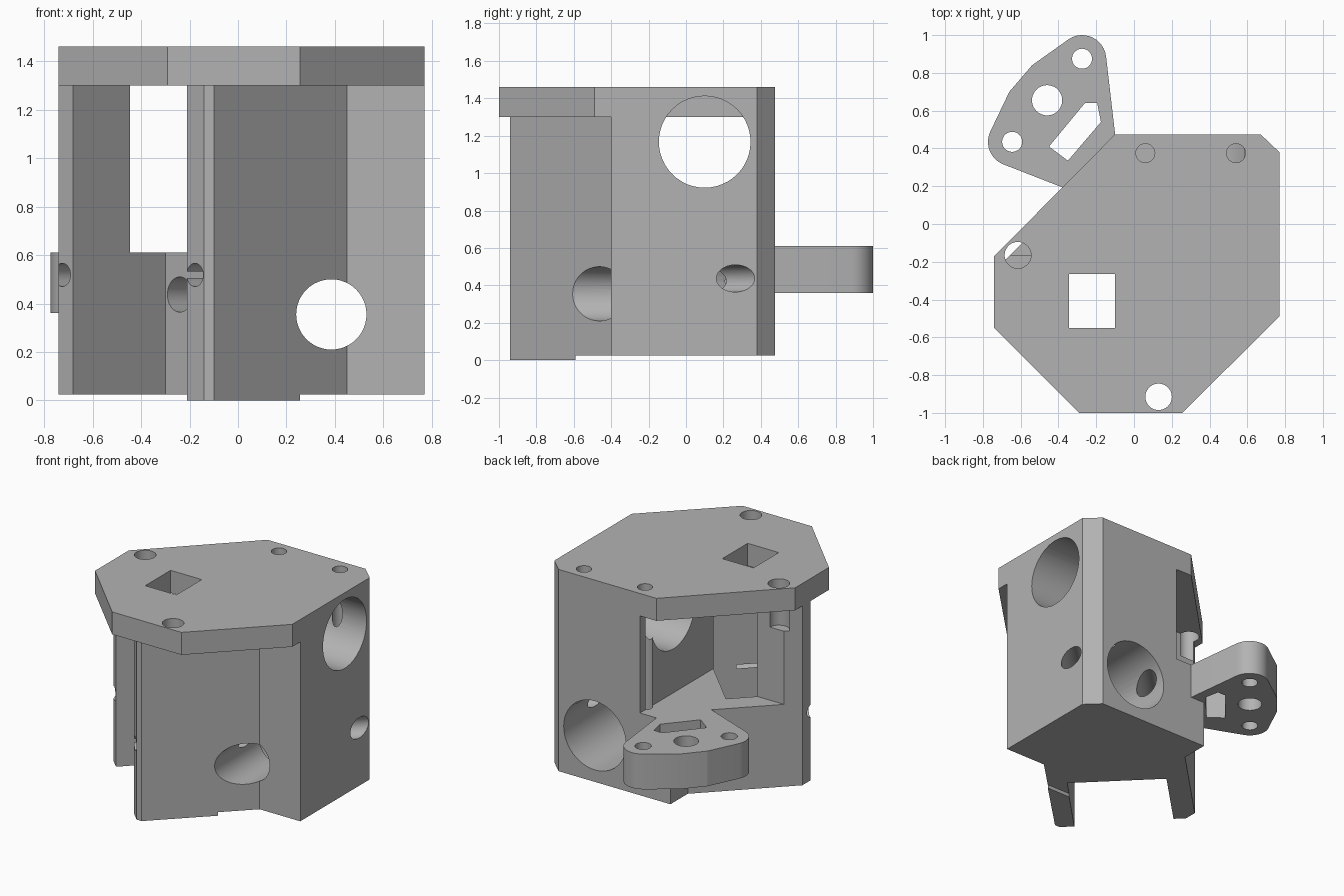
import bpy, bmesh, math
from mathutils import Vector

if "Cube" in bpy.data.objects:
    bpy.data.objects.remove(bpy.data.objects["Cube"])

grey = bpy.data.materials.new("plain_grey")
grey.use_nodes = True
colour = (0.45, 0.45, 0.45, 1)
grey.diffuse_color = colour
grey.node_tree.nodes["Principled BSDF"].inputs["Base Color"].default_value = colour


def finish(bm, name):
    bmesh.ops.recalc_face_normals(bm, faces=bm.faces)
    mesh = bpy.data.meshes.new(name)
    bm.to_mesh(mesh)
    bm.free()
    mesh.materials.append(grey)
    ob = bpy.data.objects.new(name, mesh)
    bpy.context.collection.objects.link(ob)
    return ob


def prism(name, outline, z0, z1):
    bm = bmesh.new()
    face = bm.faces.new([bm.verts.new((x, y, z0)) for x, y in outline])
    out = bmesh.ops.extrude_face_region(bm, geom=[face])
    verts = [v for v in out["geom"] if isinstance(v, bmesh.types.BMVert)]
    bmesh.ops.translate(bm, verts=verts, vec=(0, 0, z1 - z0))
    return finish(bm, name)


def rod(name, start, end, radius):
    a, b = Vector(start), Vector(end)
    bm = bmesh.new()
    bmesh.ops.create_cone(bm, cap_ends=True, segments=48, radius1=radius,
                          radius2=radius, depth=(b - a).length)
    turn = (b - a).to_track_quat("Z", "Y").to_matrix()
    bmesh.ops.rotate(bm, verts=bm.verts, cent=(0, 0, 0), matrix=turn)
    bmesh.ops.translate(bm, verts=bm.verts, vec=(a + b) / 2)
    return finish(bm, name)


def combine(target, other, operation):
    mod = target.modifiers.new(operation.lower(), "BOOLEAN")
    mod.operation, mod.solver, mod.object = operation, "EXACT", other
    bpy.context.view_layer.objects.active = target
    bpy.ops.object.modifier_apply(modifier=mod.name)
    bpy.data.objects.remove(other)


def cut(target, cutter):
    combine(target, cutter, "DIFFERENCE")


def arc(cx, cy, r, start, end, steps=12):
    return [(cx + r * math.cos(math.radians(start + (end - start) * i / steps)),
             cy + r * math.sin(math.radians(start + (end - start) * i / steps)))
            for i in range(steps + 1)]


# Main block with two diagonal legs
body = prism("bracket_body", [
    (0.67, 0.475), (0.77, 0.38), (0.77, -0.40), (0.45, -0.40), (-0.10, -0.94),
    (-0.14, -0.94), (-0.21, -0.87), (0.17, -0.49), (-0.30, -0.02),
    (-0.68, -0.40), (-0.74, -0.34), (-0.74, -0.25), (-0.21, 0.28),
    (-0.21, 0.475)], 0, 1.38)

# Raised underside behind the front foot, and the open upper pocket
cut(body, prism("foot_step", [(-1, -0.59), (1, -0.59), (1, 1), (-1, 1)], -0.1, 0.025))
cut(body, prism("upper_pocket", [(0.03, 0.6), (-1, 0.6), (-1, -0.165),
                                 (-0.40, -0.165), (0.03, -0.45)], 0.61, 1.6))

# Top plate
plate = prism("top_plate", [
    (-0.74, -0.17), (-0.10, 0.475), (0.67, 0.475), (0.77, 0.38),
    (0.77, -0.49), (0.255, -1), (-0.29, -1), (-0.74, -0.55)], 1.30, 1.46)
combine(body, plate, "UNION")

# Side arm with rounded corners, a slot and three holes
arm = prism("side_arm", [(-0.30, 0.163), (-0.10, 0.30), (-0.10, 0.475)]
            + arc(-0.275, 0.872, 0.128, 6, 122)
            + [(-0.54, 0.84), (-0.66, 0.70)]
            + arc(-0.645, 0.435, 0.128, 156, 248), 0.36, 0.61)
cut(arm, prism("arm_slot", [(-0.26, 0.64), (-0.195, 0.64), (-0.175, 0.54),
                            (-0.35, 0.335), (-0.45, 0.41)], 0.2, 0.8))
for x, y, r in [(-0.275, 0.875, 0.053), (-0.645, 0.435, 0.053), (-0.46, 0.655, 0.08)]:
    cut(arm, rod("arm_hole", (x, y, 0.2), (x, y, 0.8), r))
combine(body, arm, "UNION")

# Large side opening, and the rear bore narrowing toward the front
cut(body, rod("side_opening", (0.0, 0.10, 1.167), (1, 0.10, 1.167), 0.245))
cut(body, rod("rear_bore", (0.385, -0.1, 0.355), (0.385, 0.7, 0.355), 0.245))
cut(body, rod("front_bore", (0.385, -1, 0.355), (0.385, 0.1, 0.355), 0.145))

# Paired diagonal holes through the block and screw holes in the leg tips
for offset, x0, x1 in [(0.16, -0.32, 0.30), (-0.505, 0.0, 1.0)]:
    cut(body, rod("diagonal_hole", (x0, x0 + offset, 0.437), (x1, x1 + offset, 0.437), 0.0725))
for x, y in [(-0.18, -0.905), (-0.725, -0.355)]:
    cut(body, rod("tip_hole", (x - 0.1, y - 0.1, 0.518), (x + 0.25, y + 0.25, 0.518), 0.048))

# Holes down through the plate
for x, y, r, z in [(0.06, 0.375, 0.05, 0.5), (0.54, 0.375, 0.05, 0.5),
                   (0.13, -0.915, 0.07, 1.2), (-0.615, -0.165, 0.07, 1.13)]:
    cut(body, rod("plate_hole", (x, y, z), (x, y, 1.6), r))
cut(body, prism("plate_window", [(-0.345, -0.55), (-0.10, -0.55),
                                 (-0.10, -0.265), (-0.345, -0.265)], 1.2, 1.6))

bpy.ops.object.select_all(action="DESELECT")
body.select_set(True)
bpy.context.view_layer.objects.active = body
bpy.ops.object.shade_smooth_by_angle(angle=math.radians(15))
